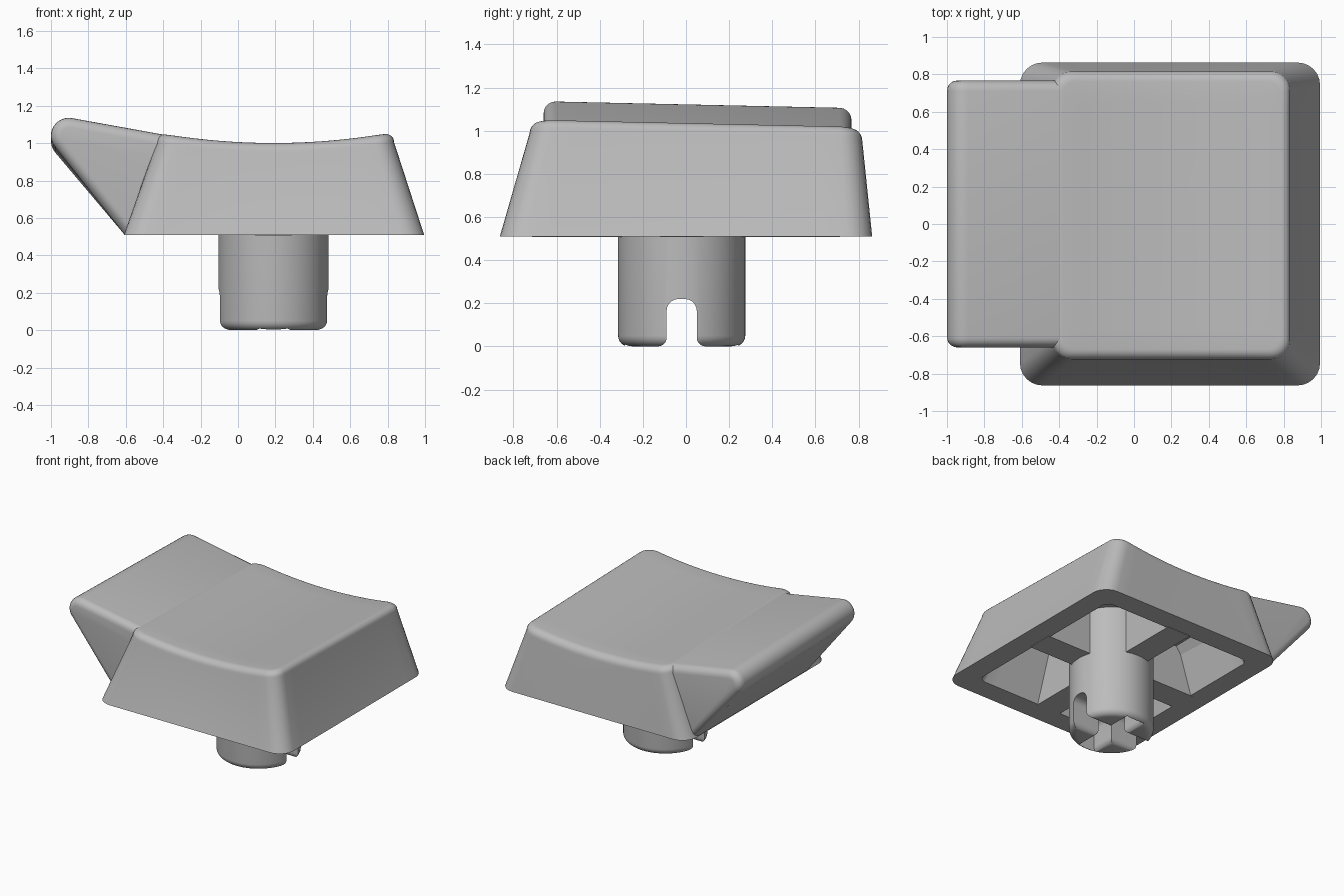
import bpy, bmesh, math
from mathutils import Matrix

if "Cube" in bpy.data.objects:
    bpy.data.objects.remove(bpy.data.objects["Cube"])

grey = bpy.data.materials.new("grey plastic")
grey.use_nodes = True
grey.diffuse_color = (0.5, 0.5, 0.5, 1)
grey.node_tree.nodes["Principled BSDF"].inputs["Base Color"].default_value = (0.5, 0.5, 0.5, 1)

BASE = 0.51
STEM_X, STEM_Y, STEM_R = 0.19, -0.02, 0.295
TILT = 0.022


def finish(name, bm, smooth=True):
    bmesh.ops.recalc_face_normals(bm, faces=bm.faces)
    mesh = bpy.data.meshes.new(name)
    bm.to_mesh(mesh)
    bm.free()
    mesh.materials.append(grey)
    obj = bpy.data.objects.new(name, mesh)
    bpy.context.collection.objects.link(obj)
    if smooth:
        bpy.ops.object.select_all(action='DESELECT')
        obj.select_set(True)
        bpy.context.view_layer.objects.active = obj
        bpy.ops.object.shade_smooth_by_angle(angle=math.radians(32))
    return obj


def arc(cx, cy, r, a0, a1, n):
    angles = [math.radians(a0 + (a1 - a0) * i / n) for i in range(n + 1)]
    return [(cx + r * math.cos(a), cy + r * math.sin(a)) for a in angles]


def rounded_rect(x0, x1, y0, y1, r, corner=6, side=14):
    """Rounded rectangle with evenly divided straight sides."""
    corners = [(x1 - r, y1 - r, 0), (x0 + r, y1 - r, 90),
               (x0 + r, y0 + r, 180), (x1 - r, y0 + r, 270)]
    arcs = [arc(cx, cy, r, a, a + 90, corner) for cx, cy, a in corners]
    pts = []
    for i, a in enumerate(arcs):
        pts += a
        (ax, ay), (bx, by) = a[-1], arcs[(i + 1) % 4][0]
        pts += [(ax + (bx - ax) * k / side, ay + (by - ay) * k / side) for k in range(1, side)]
    return pts


def dish(x, y):
    return 1.0 - TILT * (y + 0.65) + 0.14 * (x - STEM_X) ** 2


def loft(bm, rings):
    """Skin a list of rings and close both ends."""
    loops = [[bm.verts.new(p) for p in ring] for ring in rings]
    for a, b in zip(loops, loops[1:]):
        n = len(a)
        for i in range(n):
            bm.faces.new((a[i], a[(i + 1) % n], b[(i + 1) % n], b[i]))
    bm.faces.new(loops[0])
    bm.faces.new(loops[-1])


# Cap shell: hollow inside, rim, sloped walls, rounded lip and dished top
def flat_ring(z, *rect):
    return [(x, y, z) for x, y in rounded_rect(*rect)]


rings = [flat_ring(0.86, -0.34, 0.72, -0.58, 0.60, 0.05),
         flat_ring(BASE, -0.45, 0.83, -0.70, 0.70, 0.06),
         flat_ring(BASE, -0.61, 0.995, -0.863, 0.863, 0.12)]
lip = 0.055
for i in range(7):
    a = math.radians(15 * i)
    inset, drop = lip * (1 - math.cos(a)), lip * (1 - math.sin(a))
    rect = rounded_rect(-0.437 + inset, 0.835 - inset, -0.725 + inset, 0.817 - inset,
                        0.10 - 0.6 * inset)
    rings.append([(x, y, dish(x, y) - drop) for x, y in rect])
edge = rings[-1]
for s in (0.85, 0.7, 0.55, 0.4, 0.25, 0.1, 0.02):
    ring = [(STEM_X + (x - STEM_X) * s, 0.05 + (y - 0.05) * s) for x, y, z in edge]
    rings.append([(x, y, dish(x, y)) for x, y in ring])
bm = bmesh.new()
loft(bm, rings)
finish("cap_shell", bm)

# Side wing: wedge with a round tip, bevelled around both ends
profile = [(-0.55, BASE + 0.002), (-0.30, 0.90), (-0.37, 1.04)]
profile += arc(-0.905, 1.04, 0.095, 79, 219, 12) + [(-0.608, BASE + 0.002)]
bm = bmesh.new()
loft(bm, [[(x, y, z) for x, z in profile] for y in (-0.66, 0.767)])
bmesh.ops.recalc_face_normals(bm, faces=bm.faces)
ends = [f for f in bm.faces if len(f.verts) > 4]
rim_edges = [e for f in ends for e in f.edges if min(v.co.x for v in e.verts) < -0.6]
bmesh.ops.bevel(bm, geom=rim_edges, offset=0.055, segments=5, profile=0.5,
                affect='EDGES', clamp_overlap=True)
for v in bm.verts:
    v.co.z -= TILT * (v.co.y + 0.6) * max(0, min(1, (v.co.z - 0.6) / 0.3))
finish("side_wing", bm)


# Ribs crossing the hollow underside
def box(name, x0, x1, y0, y1, z0, z1):
    bm = bmesh.new()
    size = Matrix.Diagonal((x1 - x0, y1 - y0, z1 - z0, 1))
    place = Matrix.Translation(((x0 + x1) / 2, (y0 + y1) / 2, (z0 + z1) / 2))
    bmesh.ops.create_cube(bm, size=1, matrix=place @ size)
    return finish(name, bm, smooth=False)


box("cross_rib", -0.465, 0.845, STEM_Y - 0.1, STEM_Y + 0.1, BASE - 0.002, 0.9)
box("long_rib", STEM_X - 0.1, STEM_X + 0.1, -0.715, 0.715, BASE - 0.003, 0.9)

# Stem: round post with a softened foot
foot = arc(STEM_R - 0.05, 0.05, 0.05, -90, 0, 6) + [(STEM_R, 0.9)]
bm = bmesh.new()
turns = [math.tau * i / 64 for i in range(64)]
loft(bm, [[(STEM_X + r * math.cos(t), STEM_Y + r * math.sin(t), z) for t in turns]
          for r, z in foot])
stem = finish("stem", bm, smooth=False)


# Cross-shaped slot cut up into the stem, flared at its mouth
def slot_cutter(name, half_width, half_length, turn):
    w, f = half_width, 0.04
    right = arc(w + f, f, f, 270, 180, 5) + arc(w - 0.055, 0.165, 0.055, 0, 90, 5)
    right = [(w + f, -0.1)] + right
    outline = right + [(-u, z) for u, z in reversed(right)]
    bm = bmesh.new()
    loft(bm, [[(s, u, z) for u, z in outline] for s in (-half_length, half_length)])
    place = Matrix.Translation((STEM_X, STEM_Y, 0)) @ Matrix.Rotation(turn, 4, 'Z')
    bmesh.ops.transform(bm, matrix=place, verts=bm.verts)
    cutter = finish(name, bm, smooth=False)
    cutter.hide_render = True
    return cutter


for cutter in (slot_cutter("open_slot_cutter", 0.07, 0.5, 0),
               slot_cutter("closed_slot_cutter", 0.06, 0.262, math.pi / 2)):
    cut = stem.modifiers.new("slot", 'BOOLEAN')
    cut.operation = 'DIFFERENCE'
    cut.solver = 'EXACT'
    cut.object = cutter
    bpy.ops.object.select_all(action='DESELECT')
    stem.select_set(True)
    bpy.context.view_layer.objects.active = stem
    bpy.ops.object.modifier_apply(modifier=cut.name)
    bpy.data.objects.remove(cutter)
bpy.ops.object.shade_smooth_by_angle(angle=math.radians(32))
